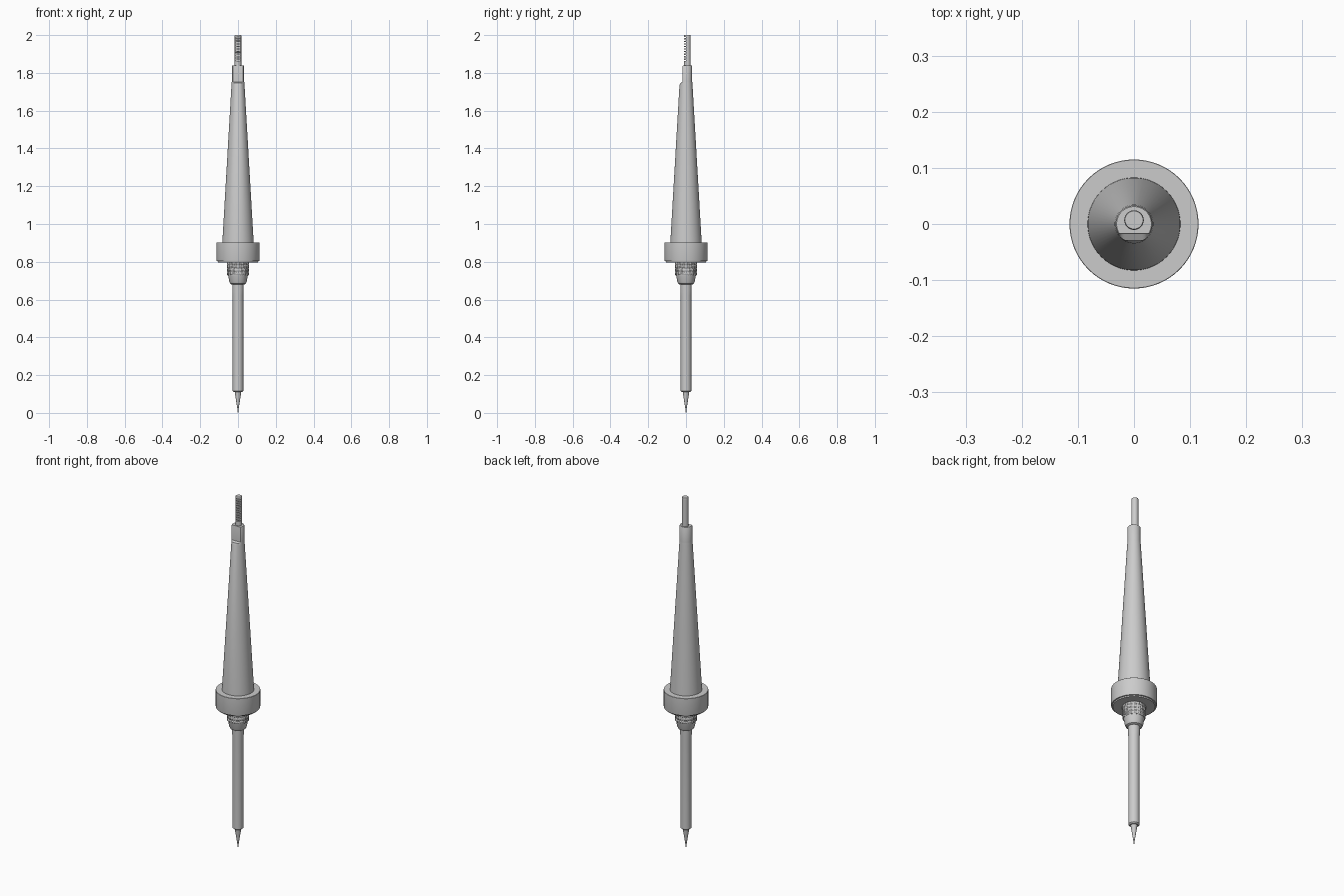
import bpy, bmesh, math

if "Cube" in bpy.data.objects:
    bpy.data.objects.remove(bpy.data.objects["Cube"])


def lathe(name, profile, segs=48, cy=0.0, adjust=None, angle=30):
    """Revolve (radius, z) points around a vertical axis at y = cy."""
    bm = bmesh.new()
    rings = []
    for i, (r, z) in enumerate(profile):
        ring = []
        for k in range(segs):
            a = 2 * math.pi * k / segs
            x, y = r * math.cos(a), cy + r * math.sin(a)
            if adjust:
                x, y = adjust(i, x, y)
            ring.append(bm.verts.new((x, y, z)))
        rings.append(ring)
    for lo, hi in zip(rings, rings[1:]):
        for k in range(segs):
            n = (k + 1) % segs
            bm.faces.new((lo[k], lo[n], hi[n], hi[k]))
    bm.faces.new(rings[0][::-1])
    bm.faces.new(rings[-1])
    bmesh.ops.recalc_face_normals(bm, faces=bm.faces)
    mesh = bpy.data.meshes.new(name)
    bm.to_mesh(mesh)
    bm.free()
    ob = bpy.data.objects.new(name, mesh)
    bpy.context.collection.objects.link(ob)
    bpy.ops.object.select_all(action='DESELECT')
    ob.select_set(True)
    bpy.context.view_layer.objects.active = ob
    bpy.ops.object.shade_smooth_by_angle(angle=math.radians(angle))
    return ob


# Pointed tip
lathe("tip", [(0.001, 0), (0.004, 0.025), (0.017, 0.108), (0.018, 0.125)], 32)

# Heating barrel
lathe("barrel", [(0.022, 0.11), (0.028, 0.116), (0.028, 0.62),
                 (0.030, 0.65), (0.030, 0.71)], 40)

# Collar nut with a rounded lower shoulder
lathe("collar_nut", [(0.034, 0.68), (0.041, 0.684), (0.046, 0.695),
                     (0.051, 0.722), (0.054, 0.732), (0.055, 0.74),
                     (0.057, 0.805)])

# Knurled grip: rows of recessed pads around the collar
rows = [0.728 + i * 0.0185 for i in range(5)]
knurl = lathe("collar_knurl", [(0.0545 + 0.04 * (z - 0.728), z) for z in rows], 32)
bm = bmesh.new()
bm.from_mesh(knurl.data)
pads = [f for f in bm.faces if len(f.verts) == 4]
bmesh.ops.inset_individual(bm, faces=pads, thickness=0.0022, depth=0.0)
bmesh.ops.inset_individual(bm, faces=pads, thickness=0.0006, depth=0.0025)
bm.to_mesh(knurl.data)
bm.free()

# Guard ring
lathe("guard_ring", [(0.106, 0.797), (0.108, 0.803), (0.114, 0.804),
                     (0.115, 0.808), (0.115, 0.901), (0.114, 0.902)], 64)

# Tapered handle, with a neck that is flattened on the front
body = [(0.083, 0.895), (0.082, 0.92), (0.0345, 1.735), (0.0335, 1.747)]
neck = [(0.033, 1.753), (0.033, 1.834), (0.031, 1.838)]


def flatten_neck(i, x, y):
    limit = [-1, -1, -1, -0.029, -0.018, -0.018, -0.017][i]
    return x, max(y, limit)


lathe("handle", body + neck, 64, adjust=flatten_neck)

# Cable sleeve with slots across its front half only
count, start, end = 10, 1.862, 1.997
pitch = (end - start) / count
sleeve, floors = [(0.0175, 1.83), (0.0175, start)], [-1, -1]
for n in range(count):
    z = start + n * pitch
    for f, floor in ((0.02, -0.001), (0.5, -0.001), (0.52, -1), (0.98, -1)):
        sleeve.append((0.0175, z + f * pitch))
        floors.append(floor)
sleeve.append((0.016, 2.0))
floors.append(-1)

lathe("cable_sleeve", sleeve, 32, cy=0.007,
      adjust=lambda i, x, y: (x, max(y, floors[i])))
